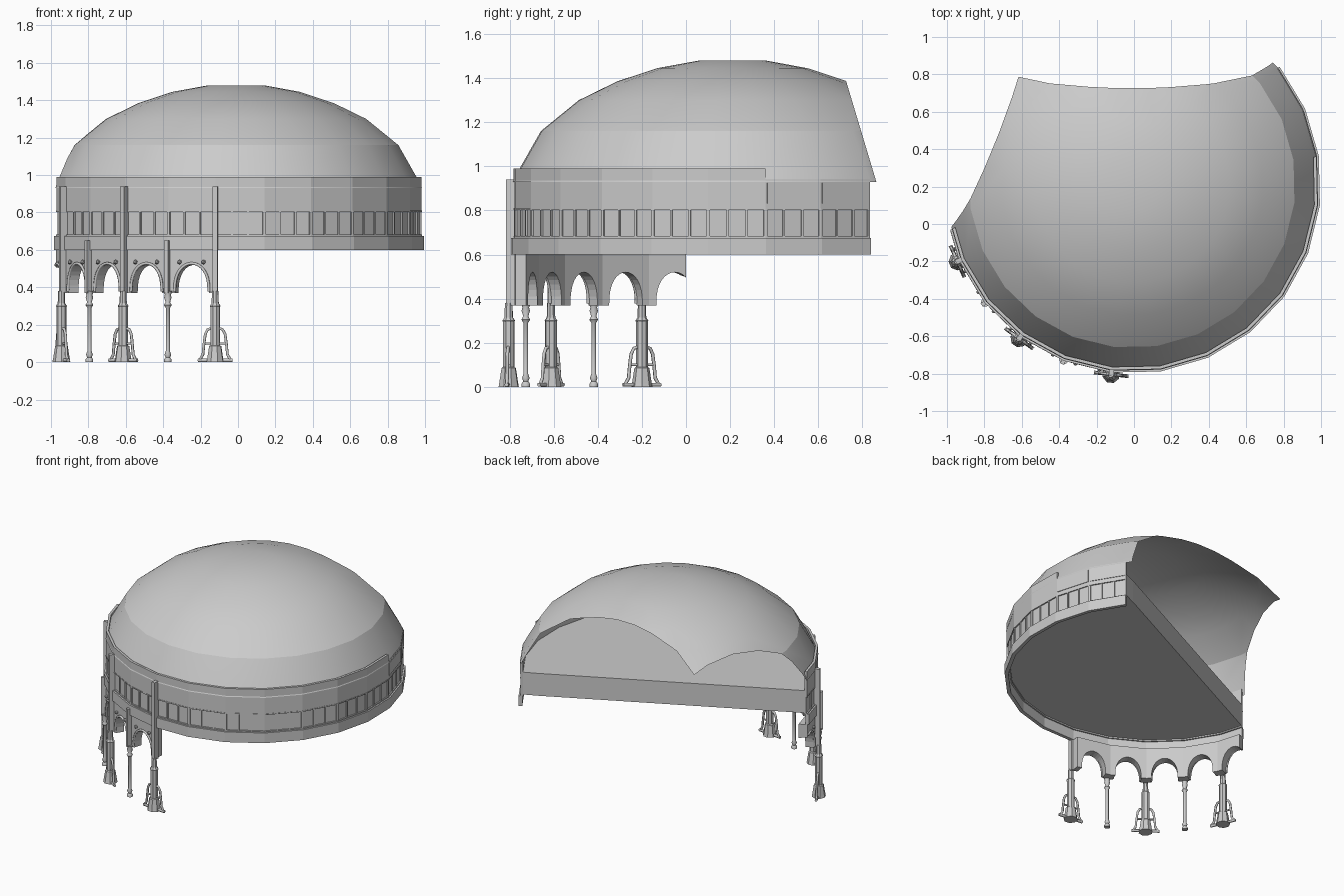
import bpy, bmesh
from math import sin, cos, radians, pi, floor
from mathutils import Vector

if "Cube" in bpy.data.objects:
    bpy.data.objects.remove(bpy.data.objects["Cube"])

CX, CY, R, N = -0.01, 0.21, 1.01, 14          # drum centre, radius, kept facets of 24
CHORD_P, CHORD_N = Vector((-0.98, -0.03, 0)), Vector((-0.87, 1.76, 0)).normalized()


def P(t, r, z):
    """Point on the 24-sided ring; fractional t lies on a straight facet."""
    k = floor(t)
    a, b = (radians(-171.3 + 15 * j) for j in (k, k + 1))
    f = t - k
    return Vector((CX + r * (cos(a) * (1 - f) + cos(b) * f),
                   CY + r * (sin(a) * (1 - f) + sin(b) * f), z))


def loft(bm, sections, caps=True):
    rows = [[bm.verts.new(p) for p in s] for s in sections]
    n = len(rows[0])
    for a, b in zip(rows, rows[1:]):
        for i in range(n):
            bm.faces.new((a[i], a[(i + 1) % n], b[(i + 1) % n], b[i]))
    if caps:
        bm.faces.new(rows[0][::-1])
        bm.faces.new(rows[-1])


def ring(bm, t0, t1, r0, r1, z0, z1):
    ts = [t0] + [k for k in range(N + 1) if t0 + 1e-4 < k < t1 - 1e-4] + [t1]
    loft(bm, [[P(t, r0, z0), P(t, r1, z0), P(t, r1, z1), P(t, r0, z1)] for t in ts])


def cut(bm, co, no, fill=True):
    res = bmesh.ops.bisect_plane(bm, geom=bm.verts[:] + bm.edges[:] + bm.faces[:],
                                 plane_co=co, plane_no=no, clear_outer=True)
    if fill:
        edges = [e for e in res['geom_cut'] if isinstance(e, bmesh.types.BMEdge)]
        bmesh.ops.holes_fill(bm, edges=edges, sides=0)


def finish(bm, name, chord=False, smooth=None):
    if chord:
        cut(bm, CHORD_P, CHORD_N)
    bmesh.ops.recalc_face_normals(bm, faces=bm.faces[:])
    me = bpy.data.meshes.new(name)
    bm.to_mesh(me)
    bm.free()
    ob = bpy.data.objects.new(name, me)
    bpy.context.collection.objects.link(ob)
    if smooth:
        bpy.ops.object.select_all(action='DESELECT')
        ob.select_set(True)
        bpy.context.view_layer.objects.active = ob
        bpy.ops.object.shade_smooth_by_angle(angle=radians(smooth))
    return ob


def rod(name, pts, r):
    cu = bpy.data.curves.new(name, 'CURVE')
    cu.dimensions = '3D'
    cu.bevel_depth, cu.bevel_resolution, cu.use_fill_caps = r, 1, True
    sp = cu.splines.new('POLY')
    sp.points.add(len(pts) - 1)
    for q, p in zip(sp.points, pts):
        q.co = (*p, 1)
    ob = bpy.data.objects.new(name, cu)
    bpy.context.collection.objects.link(ob)


def lathe(name, c, profile, sides=8, spin=0):
    bm = bmesh.new()
    loft(bm, [[(c.x + r * cos(spin + 2 * pi * i / sides), c.y + r * sin(spin + 2 * pi * i / sides), z)
               for i in range(sides)] for r, z in profile])
    return finish(bm, name, smooth=50 if sides > 8 else None)


# Dome shell, trimmed by two leaning planes that leave the rear arches
bm = bmesh.new()
prof = [(1.0, 0.93), (0.97, 0.99), (0.873, 1.16), (0.70, 1.30), (0.525, 1.385), (0.343, 1.445), (0.15, 1.48)]
loft(bm, [[P(k, r, z) for k in range(24)] for r, z in prof])
base = min(bm.faces, key=lambda f: f.calc_center_median().z if len(f.verts) > 4 else 9)
bmesh.ops.delete(bm, geom=[base], context='FACES_ONLY')
cut(bm, (0, 0.725, 1.39), (0, 1, 0.3), fill=False)
cut(bm, (-0.62, 0.78, 1.185), Vector((-0.1077, 0.0418, 0.0203)).normalized(), fill=False)
finish(bm, "dome", smooth=14.5)

# Cornice below the windows
bm = bmesh.new()
ring(bm, 0, N, 0.985, R, 0.60, 0.675)
finish(bm, "cornice", chord=True)

# Recessed window glazing
bm = bmesh.new()
ring(bm, 0, N, 0.975, 0.99, 0.675, 0.81)
finish(bm, "window_band", chord=True)

# Mullions and rails
bm = bmesh.new()
for k in range(N):
    for j in range(3):
        w = 0.03 if j == 0 else 0.018
        t = k + j / 3
        if t > 0.4:
            ring(bm, t - w, t + w, 0.988, 0.998, 0.682, 0.803)
ring(bm, N - 0.04, N, 0.988, 0.998, 0.682, 0.803)
finish(bm, "window_mullions")
bm = bmesh.new()
ring(bm, 0, N, 0.985, 0.999, 0.675, 0.683)
ring(bm, 0, N, 0.985, 0.999, 0.802, 0.81)
finish(bm, "window_rails", chord=True)

# Upper wall, lower on the last two facets
bm = bmesh.new()
ring(bm, 0, N - 2, 0.98, 0.997, 0.81, 0.99)
finish(bm, "upper_wall", chord=True)
bm = bmesh.new()
ring(bm, N - 2, N, 0.98, 0.997, 0.81, 0.94)
finish(bm, "upper_wall_low")
bm = bmesh.new()
for k in (N - 2, N - 1):
    ring(bm, k + 0.03, k + 0.97, 0.995, 1.001, 0.832, 0.925)
finish(bm, "upper_panels")

# Floor slab, with its straight rear face
bm = bmesh.new()
loft(bm, [[P(k, 0.98, z) for k in range(N)] + [P(N - 0.001, 0.98, z)] for z in (0.685, 0.85)])
finish(bm, "floor_slab", chord=True)

# Arcade bays below the drum
for k in range(5):
    arch = [(0.5 - 0.36 * cos(a), 0.37 + 0.15 * sin(a) ** 0.8)
            for a in (pi * i / 16 for i in range(17))]
    outline = [(0, 0.6), (0, 0.37)] + arch[:-1] + [(0.86, 0.37), (1, 0.37), (1, 0.6)]
    bm = bmesh.new()
    loft(bm, [[P(k + min(u, 0.9999), r, z) for u, z in outline] for r in (0.94, 1.0)])
    finish(bm, f"arcade_bay_{k}", chord=True)
    line = [P(k + u, 1.003, z + 0.008) for u, z in arch]
    line = [p for p in line if (p - CHORD_P).dot(CHORD_N) < 0]
    rod(f"arch_moulding_{k}", line, 0.008)
    # Small scrolls flanking each arch crown
    for u in (0.25, 0.75):
        c = P(k + u, 1.008, 0.535)
        if (c - CHORD_P).dot(CHORD_N) < 0:
            bm = bmesh.new()
            bmesh.ops.create_icosphere(bm, subdivisions=1, radius=0.013)
            bmesh.ops.translate(bm, verts=bm.verts[:], vec=c)
            finish(bm, f"arch_scroll_{k}")

# Columns alternate between footed piers and slim balusters
for k in range(1, 6):
    big = k % 2 == 1
    c = P(k, 1.02 if big else 1.005, 0)
    a = radians(-171.3 + 15 * k)
    rad, tan = Vector((cos(a), sin(a), 0)), Vector((-sin(a), cos(a), 0))
    if big:
        lathe(f"pier_{k}", c, [(0.048, 0), (0.045, 0.015), (0.034, 0.085), (0.027, 0.09), (0.027, 0.295),
                               (0.03, 0.3), (0.02, 0.315), (0.018, 0.38)], 8, a + pi / 8)
        for s in (-1, 1):
            rod(f"pier_bracket_{k}", [c + tan * s * x + Vector((0, 0, z)) for x, z in
                [(0.085, 0.008), (0.066, 0.04), (0.06, 0.1), (0.053, 0.15), (0.04, 0.175), (0.02, 0.18)]], 0.008)
            rod(f"pier_foot_{k}", [c + tan * s * x + Vector((0, 0, 0.01)) for x in (0.03, 0.093)], 0.01)
            rod(f"pier_tie_{k}", [c + tan * s * x + Vector((0, 0, 0.1)) for x in (0.02, 0.06)], 0.006)
    else:
        lathe(f"baluster_{k}", c, [(0.02, 0), (0.02, 0.015), (0.012, 0.025), (0.018, 0.04), (0.011, 0.06),
                                   (0.011, 0.29), (0.021, 0.305), (0.012, 0.32), (0.02, 0.345),
                                   (0.016, 0.36), (0.024, 0.38)], 10)
    # Pilaster strip running up over the drum
    w, top = (0.013, 0.94) if big else (0.011, 0.65)
    bm = bmesh.new()
    loft(bm, [[P(k, r, z) + tan * s * w for r, s in ((0.99, -1), (1.03, -1), (1.03, 1), (0.99, 1))]
              for z in (0.37, top)])
    finish(bm, f"pilaster_{k}")
